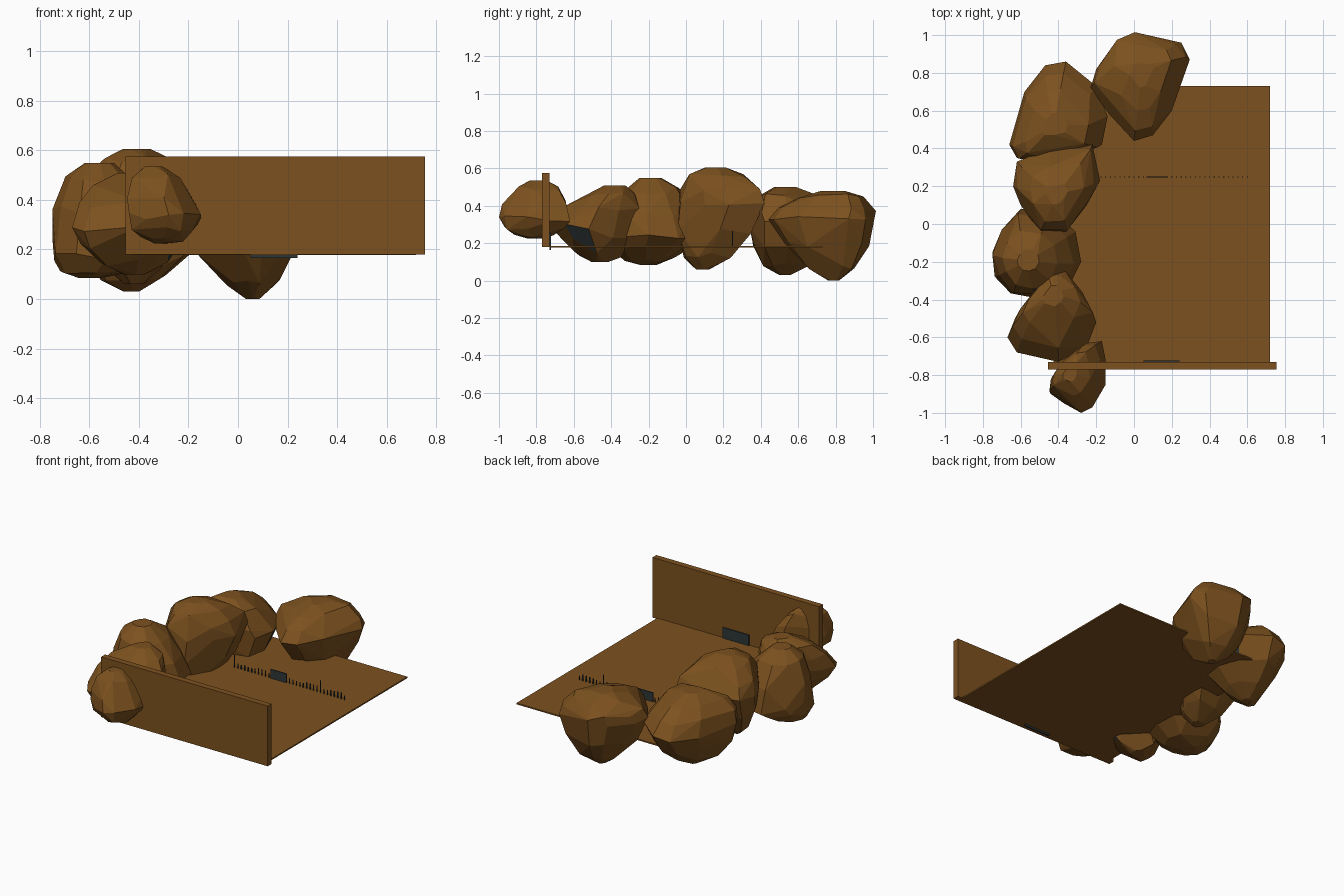
import bpy, bmesh, math, random
from mathutils import Vector

if "Cube" in bpy.data.objects:
    bpy.data.objects.remove(bpy.data.objects["Cube"])

random.seed(4)


def material(name, rgb):
    m = bpy.data.materials.new(name)
    m.diffuse_color = (*rgb, 1)
    m.use_nodes = True
    m.node_tree.nodes["Principled BSDF"].inputs["Base Color"].default_value = m.diffuse_color
    return m


brown = material("earth_brown", (0.203, 0.083, 0.0135))
slate = material("dark_slate", (0.026, 0.036, 0.036))


def finish(name, bm, mats):
    me = bpy.data.meshes.new(name)
    bm.to_mesh(me)
    bm.free()
    for m in mats:
        me.materials.append(m)
    ob = bpy.data.objects.new(name, me)
    bpy.context.collection.objects.link(ob)
    return ob


def add_box(bm, x0, x1, y0, y1, z0, z1):
    vs = bmesh.ops.create_cube(bm, size=1)["verts"]
    for v in vs:
        v.co = ((x0, x1)[v.co.x > 0], (y0, y1)[v.co.y > 0], (z0, z1)[v.co.z > 0])


def box(name, mat, *dims):
    bm = bmesh.new()
    add_box(bm, *dims)
    return finish(name, bm, [mat])


def rock(name, outline, bottom, mid_z, top, low=1.0, dark=None):
    """Plan outline at mid_z, rounded off towards a bottom and a top point.
    low narrows the underside."""
    cx = (min(p[0] for p in outline) + max(p[0] for p in outline)) / 2
    cy = (min(p[1] for p in outline) + max(p[1] for p in outline)) / 2
    mid = Vector((cx, cy, mid_z))
    bm = bmesh.new()
    for u, s in ((-1, .2 * low ** 3), (-.78, .58 * low), (-.4, .9 * low ** .5), (0, 1),
                 (.4, .93), (.78, .66), (1, .25)):
        c = mid.lerp(Vector(top if u > 0 else bottom), abs(u))
        j = 0 if u == 0 else 0.09
        for x, y in outline:
            k = s * (1 + random.uniform(-j, j * .3))
            dz = 0 if abs(u) == 1 else random.uniform(-.018, .018)
            bm.verts.new((c.x + (x - cx) * k, c.y + (y - cy) * k, c.z + dz))
    bmesh.ops.convex_hull(bm, input=bm.verts)
    loose = [v for v in bm.verts if not v.link_faces]
    bmesh.ops.delete(bm, geom=loose, context="VERTS")
    bmesh.ops.dissolve_limit(bm, angle_limit=math.radians(8), verts=bm.verts, edges=bm.edges)
    bmesh.ops.recalc_face_normals(bm, faces=bm.faces)
    # one dark facet, the one that best faces the given way
    if dark:
        d = Vector(dark).normalized()
        max(bm.faces, key=lambda f: f.normal.dot(d)).material_index = 1
    return finish(name, bm, [brown, slate])


# floor and front wall
box("floor", brown, -.425, .72, -.73, .73, .177, .186)
box("front_wall", brown, -.455, .755, -.77, -.73, .18, .575)

# dark plates on the wall and on the floor line
box("wall_plate", slate, .05, .24, -.73, -.722, .165, .255)
box("floor_plate", slate, .065, .18, .245, .252, .186, .245)

# row of small upright stakes across the floor
bm = bmesh.new()
for i in range(33):
    x = -.2 + i * .025
    if not .05 < x < .19:
        h = .08 if i in (0, 25) else random.uniform(.025, .042)
        add_box(bm, x - .003, x + .003, .247, .251, .186, .186 + h)
finish("floor_stakes", bm, [slate])

# chain of boulders from front to back
rock("boulder_front",
     [(-.44, -.82), (-.44, -.9), (-.37, -.95), (-.28, -1), (-.22, -.97), (-.15, -.85),
      (-.15, -.72), (-.17, -.62), (-.25, -.63), (-.38, -.73)],
     (-.31, -.81, .225), .33, (-.34, -.79, .535))
rock("boulder_second",
     [(-.67, -.6), (-.62, -.68), (-.4, -.73), (-.25, -.65), (-.2, -.52), (-.26, -.4),
      (-.36, -.29), (-.47, -.29), (-.63, -.5)],
     (-.42, -.46, .1), .29, (-.43, -.38, .51), dark=(.8, -.25, -.5))
rock("boulder_third",
     [(-.75, -.15), (-.72, -.27), (-.63, -.37), (-.5, -.39), (-.35, -.34), (-.28, -.2),
      (-.31, -.04), (-.42, .06), (-.6, .08), (-.7, -.03)],
     (-.6, -.2, .085), .23, (-.56, -.19, .55), dark=(.25, -.9, .35))
rock("boulder_fourth",
     [(-.64, .2), (-.62, .33), (-.45, .4), (-.22, .42), (-.18, .23), (-.25, .1),
      (-.35, -.03), (-.5, -.04), (-.6, .1)],
     (-.42, .09, .06), .4, (-.41, .16, .605), .93)
rock("boulder_fifth",
     [(-.66, .42), (-.62, .35), (-.4, .34), (-.17, .42), (-.14, .57), (-.2, .73),
      (-.36, .86), (-.47, .84), (-.58, .7)],
     (-.43, .53, .03), .3, (-.42, .53, .5), .85, dark=(.8, .5, -.3))
rock("boulder_back",
     [(-.23, .72), (-.2, .82), (-.1, .96), (0, 1), (.25, .96), (.295, .87), (.2, .6),
      (.1, .47), (0, .44), (-.13, .58)],
     (.06, .79, 0), .33, (.04, .79, .48), .8)
